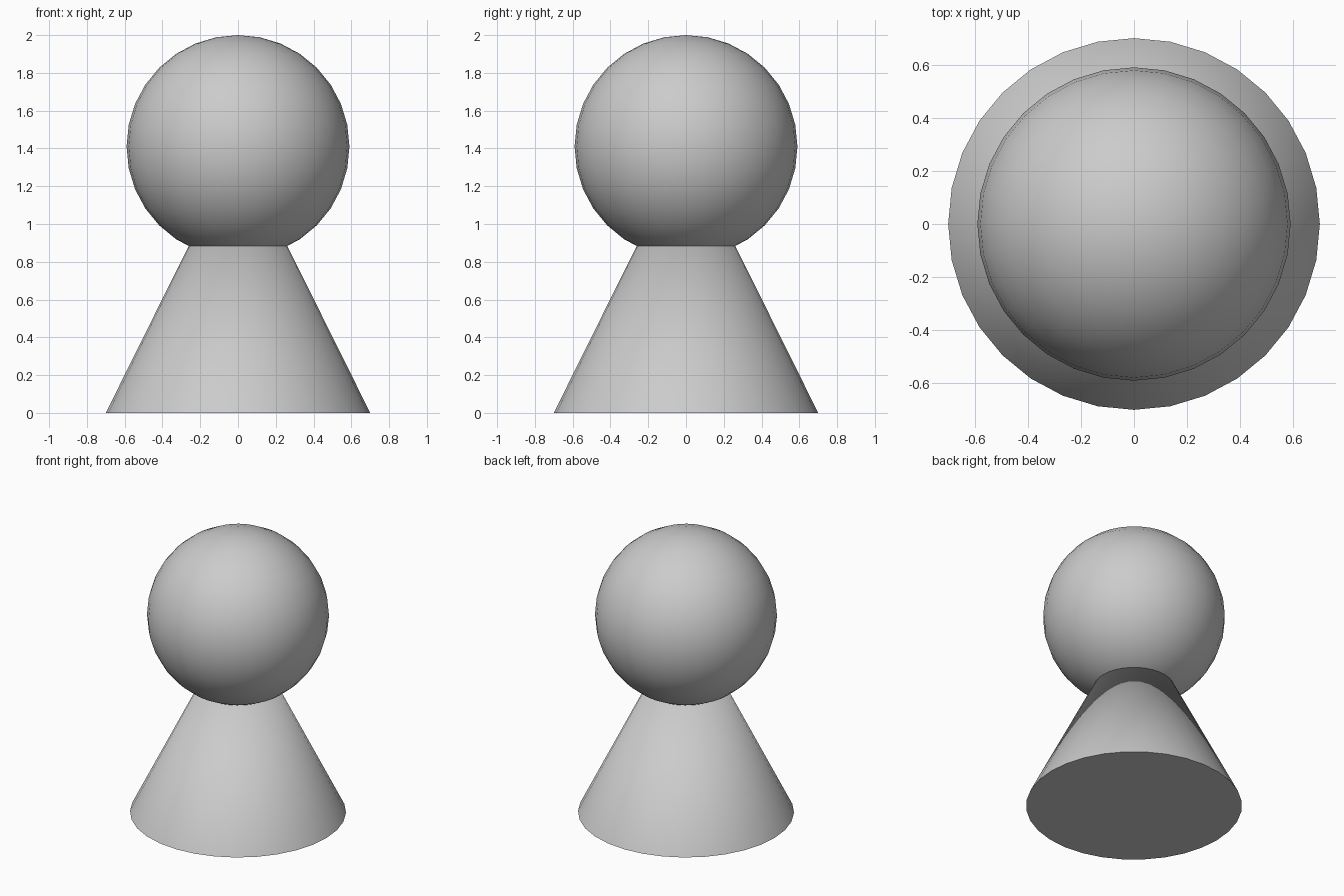
import bpy
import math

if "Cube" in bpy.data.objects:
    bpy.data.objects.remove(bpy.data.objects["Cube"])


def finish(name):
    obj = bpy.context.object
    obj.name = name
    bpy.ops.object.shade_smooth_by_angle(angle=math.radians(40))


BASE_RADIUS = 0.70
HEAD_RADIUS = 0.59
HEAD_Z = 2.0 - HEAD_RADIUS

# Conical body, with its tip at the centre of the head
bpy.ops.mesh.primitive_cone_add(vertices=32, radius1=BASE_RADIUS, radius2=0,
                                depth=HEAD_Z, location=(0, 0, HEAD_Z / 2))
finish("body")

# Round head
bpy.ops.mesh.primitive_uv_sphere_add(segments=32, ring_count=16,
                                     radius=HEAD_RADIUS, location=(0, 0, HEAD_Z))
finish("head")
